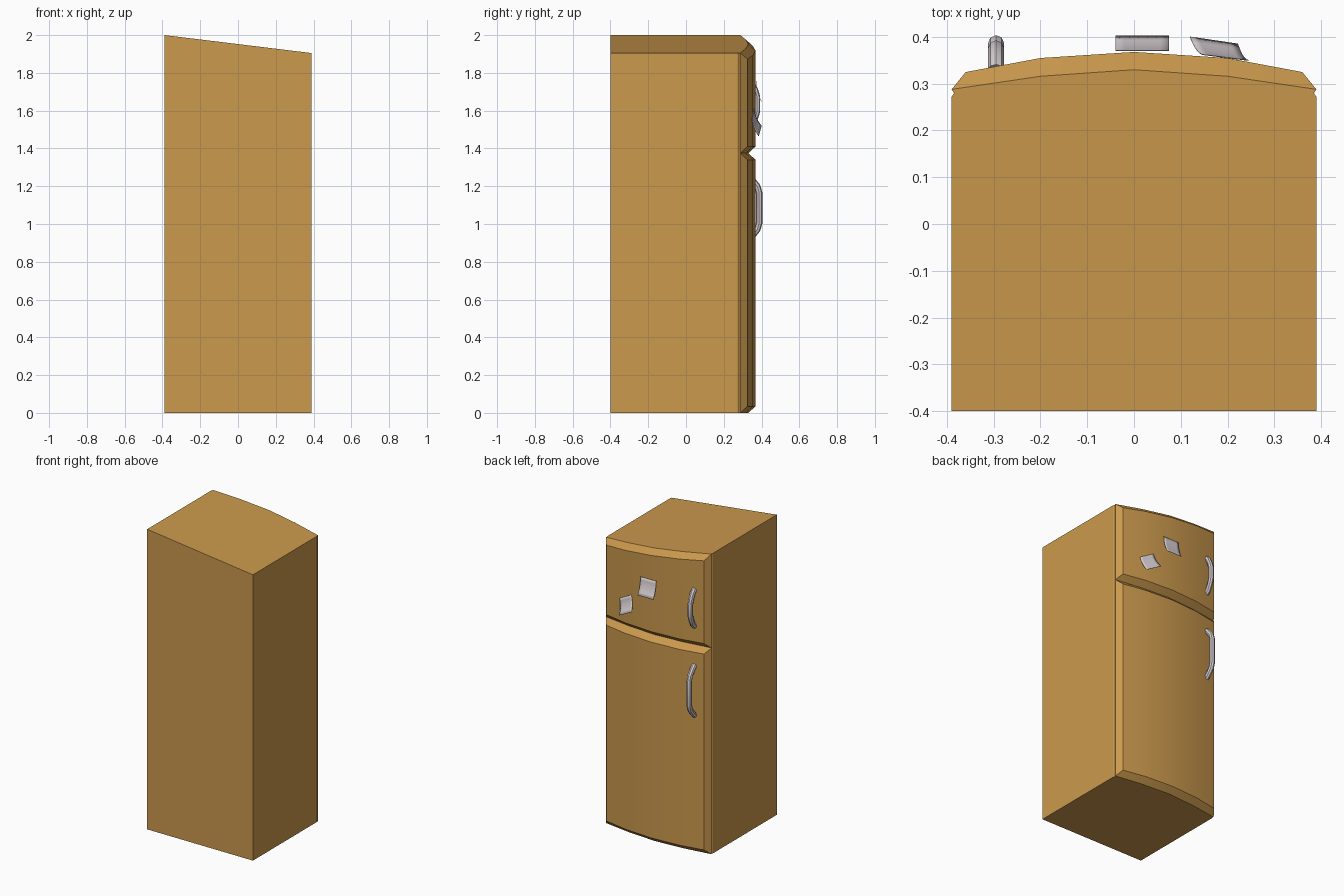
import bpy, bmesh, math
from mathutils import Vector

if "Cube" in bpy.data.objects:
    bpy.data.objects.remove(bpy.data.objects["Cube"])


def material(name, rgb):
    m = bpy.data.materials.new(name)
    m.diffuse_color = (*rgb, 1)
    m.use_nodes = True
    m.node_tree.nodes["Principled BSDF"].inputs["Base Color"].default_value = m.diffuse_color
    return m


TAN = material("warm tan enamel", (0.60, 0.32, 0.075))
GREY = material("pale grey", (0.68, 0.62, 0.64))


def finish(obj, mat):
    obj.data.materials.append(mat)
    bpy.ops.object.select_all(action='DESELECT')
    obj.select_set(True)
    bpy.context.view_layer.objects.active = obj
    bpy.ops.object.shade_smooth_by_angle(angle=math.radians(30))


def mesh_object(name, bm, mat):
    bmesh.ops.recalc_face_normals(bm, faces=bm.faces)
    me = bpy.data.meshes.new(name)
    bm.to_mesh(me)
    bm.free()
    obj = bpy.data.objects.new(name, me)
    bpy.context.collection.objects.link(obj)
    finish(obj, mat)
    return obj


def roof(x):
    """Height of the slanted top."""
    return 1.9525 - 0.122 * x


def mirrored(half):
    """Bowed plan profile from its right half, left to right."""
    return [(-x, y) for x, y in half] + [p for p in half[::-1] if p[0] > 0]


BACK = mirrored([(0.385, 0.28), (0.2, 0.308), (0, 0.322)])
RIM = mirrored([(0.39, 0.288), (0.2, 0.316), (0, 0.33)])
FRONT = mirrored([(0.36, 0.325), (0.2, 0.355), (0, 0.368)])

# Cabinet: bowed plan, slanted top
plan = [(-0.39, 0.272)] + BACK + [(0.39, 0.272), (0.39, -0.4), (-0.39, -0.4)]
bm = bmesh.new()
low = [bm.verts.new((x, y, 0)) for x, y in plan]
high = [bm.verts.new((x, y, roof(x))) for x, y in plan]
bm.faces.new(low)
bm.faces.new(high)
for i in range(len(plan)):
    j = (i + 1) % len(plan)
    bm.faces.new((low[i], low[j], high[j], high[i]))
mesh_object("cabinet", bm, TAN)


# Doors: bowed slabs with chamfered rims
def door(name, bottom, top):
    bm = bmesh.new()
    rings, rows = [], []
    for prof, inset in ((BACK, 0), (RIM, 0), (FRONT, 0.035)):
        lo = [bm.verts.new((x, y, bottom + inset)) for x, y in prof]
        hi = [bm.verts.new((x, y, top(x) - inset)) for x, y in prof]
        rows.append((lo, hi))
        rings.append(lo + hi[::-1])
    for a, b in zip(rings, rings[1:]):
        for i in range(len(a)):
            j = (i + 1) % len(a)
            bm.faces.new((a[i], a[j], b[j], b[i]))
    for lo, hi in (rows[0], rows[-1]):
        for i in range(len(lo) - 1):
            bm.faces.new((lo[i], lo[i + 1], hi[i + 1], hi[i]))
    mesh_object(name, bm, TAN)


door("lower_door", 0, lambda x: 1.375)
door("upper_door", 1.375, roof)


# Handles: bent octagonal bars
def handle(name, z0, z1, reach):
    half = [(0.33, 0), (0.35, 0.018), (reach - 0.01, 0.052), (reach, 0.085)]
    path = [(y, z0 + d) for y, d in half] + [(y, z1 - d) for y, d in half[::-1]]
    cu = bpy.data.curves.new(name, 'CURVE')
    cu.dimensions = '3D'
    cu.bevel_depth = 0.017
    cu.bevel_resolution = 2
    cu.use_fill_caps = True
    sp = cu.splines.new('POLY')
    sp.points.add(len(path) - 1)
    for p, (y, z) in zip(sp.points, path):
        p.co = (-0.295, y, z, 1)
    tmp = bpy.data.objects.new(name + "_path", cu)
    bpy.context.collection.objects.link(tmp)
    me = bpy.data.meshes.new_from_object(
        tmp.evaluated_get(bpy.context.evaluated_depsgraph_get()))
    bpy.data.objects.remove(tmp)
    obj = bpy.data.objects.new(name, me)
    bpy.context.collection.objects.link(obj)
    me.materials.clear()
    finish(obj, GREY)


handle("lower_handle", 0.918, 1.252, 0.387)
handle("upper_handle", 1.512, 1.758, 0.376)


# Notes: thin sheets whose lower edge curls away from the door
def note(name, top_a, top_b, low_a, low_b, n=6):
    ta, tb, la, lb = map(Vector, (top_a, top_b, low_a, low_b))
    bm = bmesh.new()
    grid = []
    for r in range(n + 1):
        t = r / n
        row = []
        for c in range(n + 1):
            up, dn = ta.lerp(tb, c / n), la.lerp(lb, c / n)
            p = up.lerp(dn, t)
            p.y = up.y + (dn.y - up.y) * t * t
            row.append(bm.verts.new(p))
        grid.append(row)
    for r in range(n):
        for c in range(n):
            bm.faces.new((grid[r][c], grid[r][c + 1],
                          grid[r + 1][c + 1], grid[r + 1][c]))
    obj = mesh_object(name, bm, GREY)
    mod = obj.modifiers.new("thickness", 'SOLIDIFY')
    mod.thickness = 0.002
    mod.offset = 0


note("straight_note", (-0.04, 0.371, 1.757), (0.075, 0.371, 1.757),
     (-0.04, 0.402, 1.645), (0.075, 0.402, 1.645))
note("tilted_note", (0.15, 0.362, 1.612), (0.245, 0.35, 1.56),
     (0.12, 0.40, 1.52), (0.222, 0.385, 1.465))
